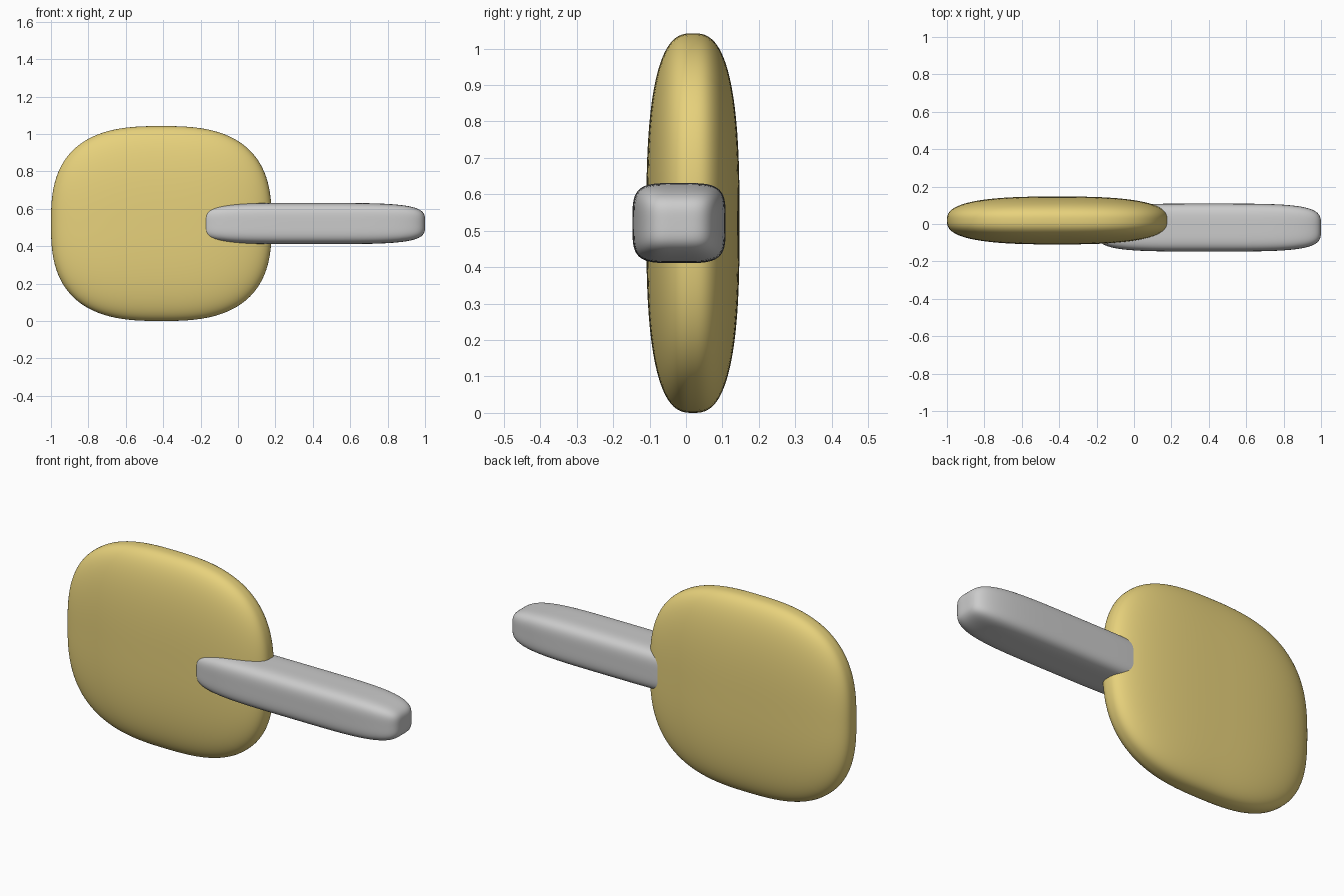
import bpy
import bmesh
from mathutils import Vector

if "Cube" in bpy.data.objects:
    bpy.data.objects.remove(bpy.data.objects["Cube"])


def rounded_block(name, centre, half, power, cuts=31):
    """Box with smoothly rounded sides: a gridded cube pushed onto a superellipsoid."""
    bm = bmesh.new()
    bmesh.ops.create_cube(bm, size=2)
    bmesh.ops.subdivide_edges(bm, edges=bm.edges[:], cuts=cuts, use_grid_fill=True)
    for v in bm.verts:
        r = sum(abs(c) ** power for c in v.co) ** (1 / power)
        v.co = Vector([m + h * c / r for m, h, c in zip(centre, half, v.co)])
    for f in bm.faces:
        f.smooth = True
    mesh = bpy.data.meshes.new(name)
    bm.to_mesh(mesh)
    bm.free()
    obj = bpy.data.objects.new(name, mesh)
    bpy.context.collection.objects.link(obj)
    return obj


# Broad flat head
head = rounded_block("head", (-0.41, 0.019, 0.521), (0.59, 0.128, 0.521), 2.75)
gold = bpy.data.materials.new("gold")
gold.diffuse_color = (0.8, 0.64, 0.2, 1)
gold.use_nodes = True
gold.node_tree.nodes["Principled BSDF"].inputs["Base Color"].default_value = gold.diffuse_color
head.data.materials.append(gold)

# Squarish bar handle, sunk into the head
rounded_block("handle", (0.40, -0.019, 0.521), (0.60, 0.128, 0.11), 4.2)
